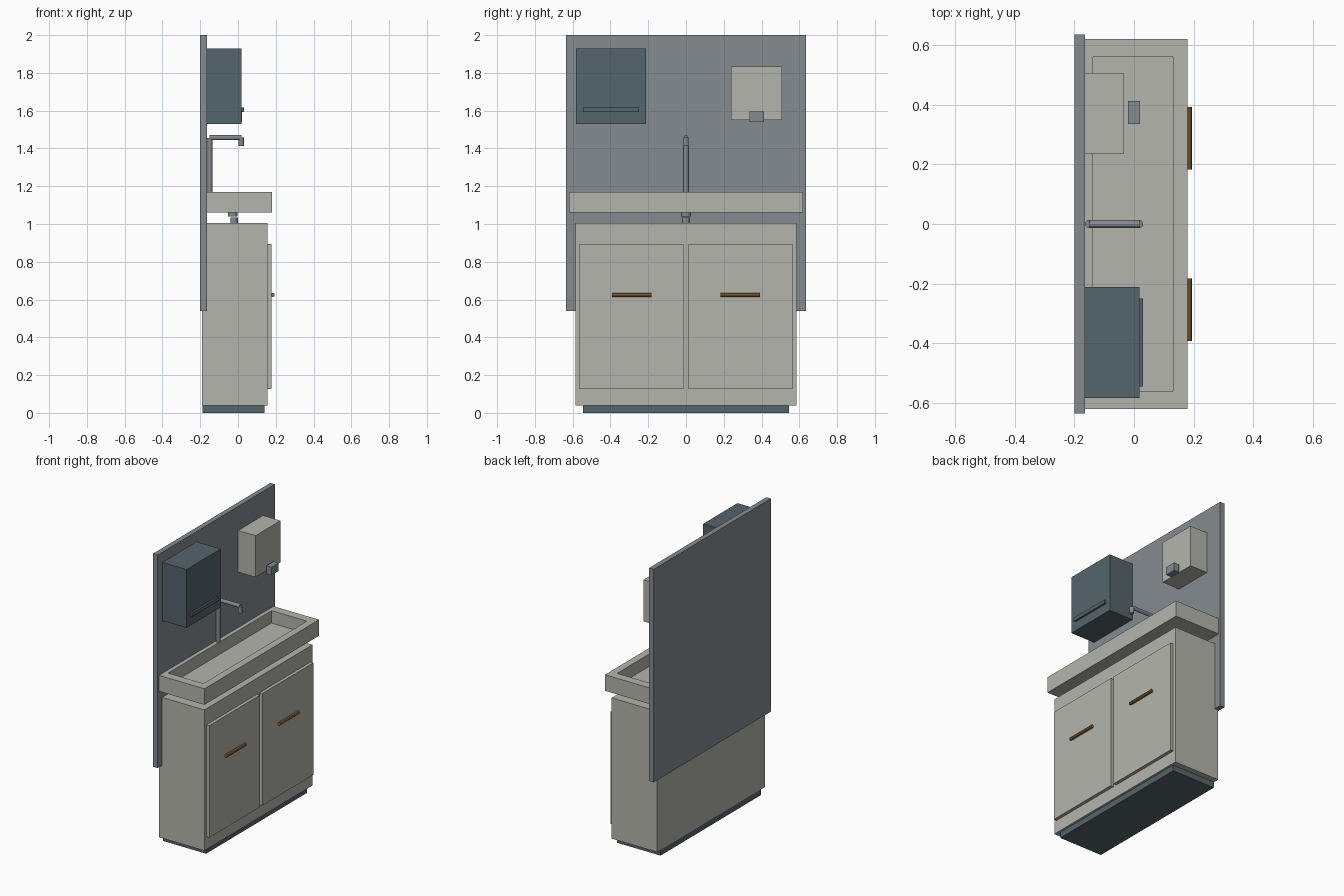
import bpy, bmesh
from mathutils import Vector

if "Cube" in bpy.data.objects:
    bpy.data.objects.remove(bpy.data.objects["Cube"])


def material(name, rgb):
    m = bpy.data.materials.new(name)
    m.use_nodes = True
    m.diffuse_color = (*rgb, 1)
    bsdf = next(n for n in m.node_tree.nodes if n.type == 'BSDF_PRINCIPLED')
    bsdf.inputs["Base Color"].default_value = (*rgb, 1)
    return m


stone = material("warm light grey", (0.45, 0.46, 0.415))
steel = material("steel grey", (0.23, 0.26, 0.275))
slate = material("dark slate", (0.09, 0.128, 0.147))
bronze = material("bronze", (0.25, 0.14, 0.04))


def finish(name, bm, mat):
    bmesh.ops.recalc_face_normals(bm, faces=bm.faces)
    me = bpy.data.meshes.new(name)
    bm.to_mesh(me)
    bm.free()
    me.materials.append(mat)
    ob = bpy.data.objects.new(name, me)
    bpy.context.collection.objects.link(ob)
    return ob


def box_mesh(xs, ys, zs):
    bm = bmesh.new()
    bmesh.ops.create_cube(bm, size=1)
    for v in bm.verts:
        v.co = Vector(r[0] if c < 0 else r[1] for c, r in zip(v.co, (xs, ys, zs)))
    return bm


def box(name, xs, ys, zs, mat):
    return finish(name, box_mesh(xs, ys, zs), mat)


def rod(name, start, end, radius, mat, sides=12):
    a, b = Vector(start), Vector(end)
    bm = bmesh.new()
    bmesh.ops.create_cone(bm, cap_ends=True, segments=sides, radius1=radius,
                          radius2=radius, depth=(b - a).length)
    turn = (b - a).to_track_quat('Z', 'Y')
    for v in bm.verts:
        v.co = turn @ v.co + (a + b) / 2
    return finish(name, bm, mat)


# Wall panel
box("wall_panel", (-0.2, -0.165), (-0.635, 0.635), (0.54, 2.0), steel)

# Cabinet on a recessed plinth
box("plinth", (-0.189, 0.14), (-0.545, 0.545), (0, 0.06), slate)
box("cabinet", (-0.19, 0.155), (-0.585, 0.585), (0.04, 1.005), stone)

# Doors with bar handles
for side, s in (("right", -1), ("left", 1)):
    box(side + "_door", (0.155, 0.177), sorted((s * 0.013, s * 0.563)),
        (0.127, 0.895), stone)
    rod(side + "_handle", (0.184, s * 0.182, 0.624), (0.184, s * 0.393, 0.624),
        0.011, bronze, 8)

# Trough basin: inset the top face, then sink it
bm = box_mesh((-0.165, 0.18), (-0.62, 0.62), (1.06, 1.17))
bm.normal_update()
top = max(bm.faces, key=lambda f: f.calc_center_median().z)
floor = bmesh.ops.extrude_face_region(bm, geom=[top])["geom"]
bmesh.ops.delete(bm, geom=[top], context='FACES_ONLY')
rim = [v for v in floor if isinstance(v, bmesh.types.BMVert)]
for v in rim:
    v.co.x = -0.138 if v.co.x < 0 else 0.13
    v.co.y *= 0.56 / 0.62
floor_face = next(f for f in floor if isinstance(f, bmesh.types.BMFace))
sunk = bmesh.ops.extrude_face_region(bm, geom=[floor_face])["geom"]
bmesh.ops.delete(bm, geom=[floor_face], context='FACES_ONLY')
for v in sunk:
    if isinstance(v, bmesh.types.BMVert):
        v.co.z = 1.085
finish("basin", bm, stone)

# Drain under the basin
rod("drain_collar", (-0.028, 0, 1.04), (-0.028, 0, 1.062), 0.026, steel)
rod("drain_pipe", (-0.02, 0, 0.98), (-0.02, 0, 1.034), 0.021, steel)

# Tap
rod("tap_riser", (-0.15, 0, 1.16), (-0.15, 0, 1.455), 0.014, steel)
rod("tap_arm", (-0.15, 0, 1.457), (0.018, 0, 1.457), 0.013, steel)
rod("tap_spout", (0.017, 0, 1.412), (0.017, 0, 1.457), 0.014, steel)

# Towel dispenser with front lip
box("towel_dispenser", (-0.165, 0.018), (-0.583, -0.212), (1.53, 1.93), slate)
box("towel_lip", (0.018, 0.031), (-0.545, -0.25), (1.593, 1.618), slate)

# Soap dispenser with push lever
box("soap_dispenser", (-0.165, -0.033), (0.237, 0.507), (1.55, 1.835), stone)
box("soap_lever", (-0.02, 0.02), (0.335, 0.412), (1.54, 1.595), steel)
